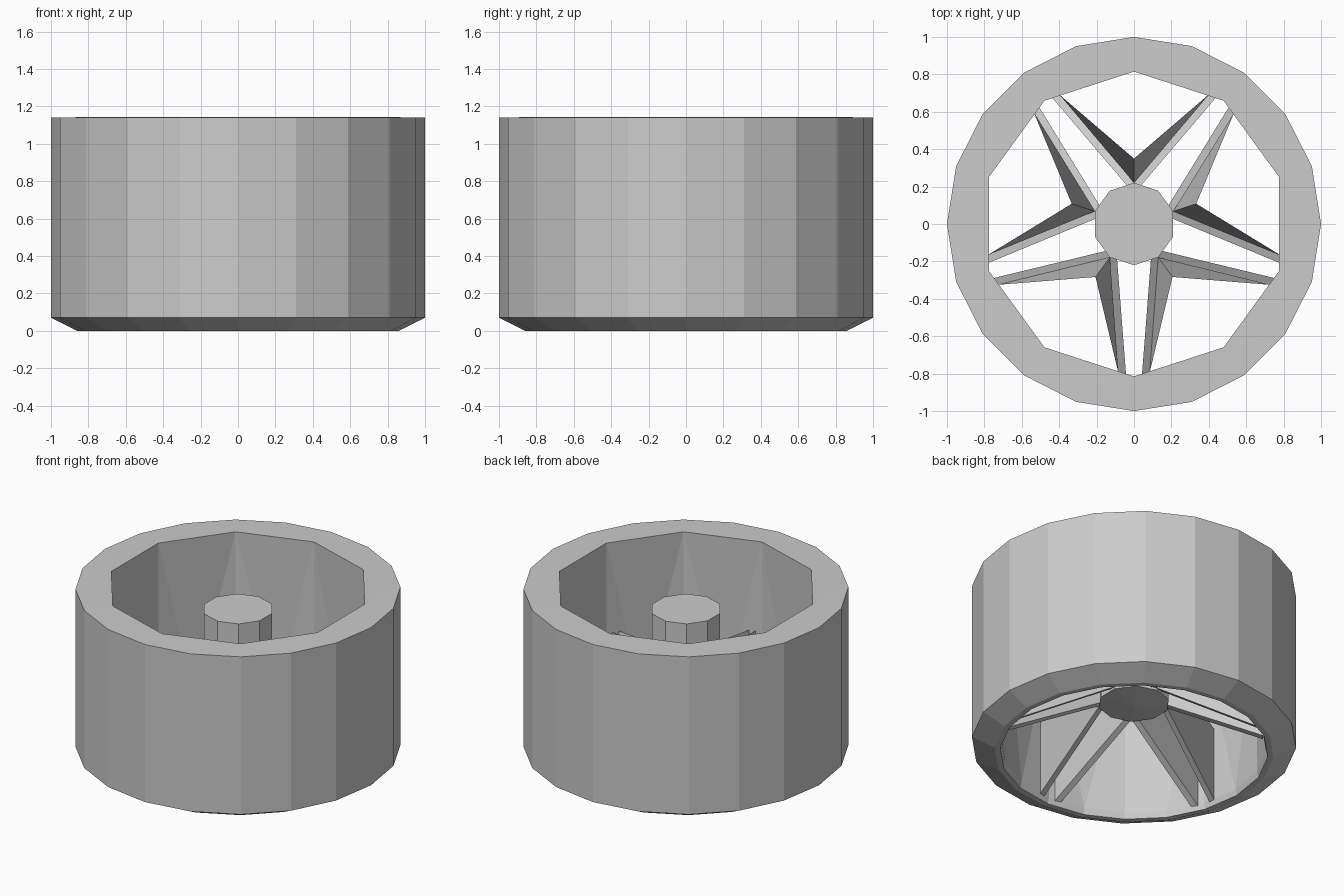
import bpy, bmesh
from math import cos, sin, radians

if "Cube" in bpy.data.objects:
    bpy.data.objects.remove(bpy.data.objects["Cube"])


def polar(r, deg, z):
    return (r * cos(radians(deg)), r * sin(radians(deg)), z)


def finish(bm, name, fix_normals=True):
    bmesh.ops.remove_doubles(bm, verts=bm.verts, dist=0.0005)
    if fix_normals:
        bmesh.ops.recalc_face_normals(bm, faces=bm.faces)
    mesh = bpy.data.meshes.new(name)
    bm.to_mesh(mesh)
    bm.free()
    obj = bpy.data.objects.new(name, mesh)
    bpy.context.collection.objects.link(obj)
    return obj


def ring(bm, r, z, n, start=0):
    return [bm.verts.new(polar(r, start + 360 * i / n, z)) for i in range(n)]


def bridge(bm, a, b):
    n = len(a)
    for i in range(n):
        j = (i + 1) % n
        bm.faces.new((a[i], a[j], b[j], b[i]))


def bridge_half(bm, full, half):
    # join a 20-sided ring to a 10-sided ring, three triangles per side
    n = len(half)
    for i in range(n):
        j = (i + 1) % n
        b0, b1, b2 = full[2 * i], full[2 * i + 1], full[(2 * i + 2) % (2 * n)]
        bm.faces.new((half[i], b0, b1))
        bm.faces.new((half[i], b1, half[j]))
        bm.faces.new((half[j], b1, b2))


# rim: 20-sided outside, inner wall closing to a 10-sided opening at the top
bm = bmesh.new()
profile = [(1.0, 1.14), (1.0, 0.07), (0.86, 0.0), (0.825, 0.0), (0.815, 0.04)]
rings = [ring(bm, r, z, 20, 18) for r, z in profile]
for a, b in zip(rings, rings[1:]):
    bridge(bm, a, b)
top = ring(bm, 0.815, 1.143, 10, 18)
bridge_half(bm, rings[-1], top)
bridge_half(bm, rings[0], top)
finish(bm, "rim")

# hub: 10-sided column with a shallow pointed underside
bm = bmesh.new()
low, high = ring(bm, 0.22, 0.345, 10, 18), ring(bm, 0.22, 1.0, 10, 18)
bridge(bm, low, high)
bm.faces.new(high)
tip = bm.verts.new((0, 0, 0.325))
for i in range(10):
    bm.faces.new((tip, low[(i + 1) % 10], low[i]))
finish(bm, "hub")

# spokes: five V pairs, each spoke an open channel (face strip and two walls)
HUB_Z, RIM_Z, BACK_Z = 0.36, 0.03, 0.53
bm = bmesh.new()
for k in range(5):
    axis = 90 + 72 * k
    for s in (1, -1):
        def p(r, deg, z):
            return bm.verts.new(polar(r, axis + s * deg, z))
        a, a_rim = p(0.22, 0, HUB_Z), p(0.80, 30, RIM_Z)
        g, g_rim = p(0.211, 10.7, HUB_Z), p(0.81, 33, RIM_Z)
        b, b_rim = p(0.35, 0, BACK_Z), p(0.80, 30, BACK_Z)
        h, h_rim = p(0.211, 10.7, BACK_Z), p(0.81, 33, BACK_Z)
        for quad in ((a, a_rim, g_rim, g), (b, b_rim, a_rim, a), (g, g_rim, h_rim, h)):
            bm.faces.new(quad if s == -1 else quad[::-1])
finish(bm, "spokes", False)
